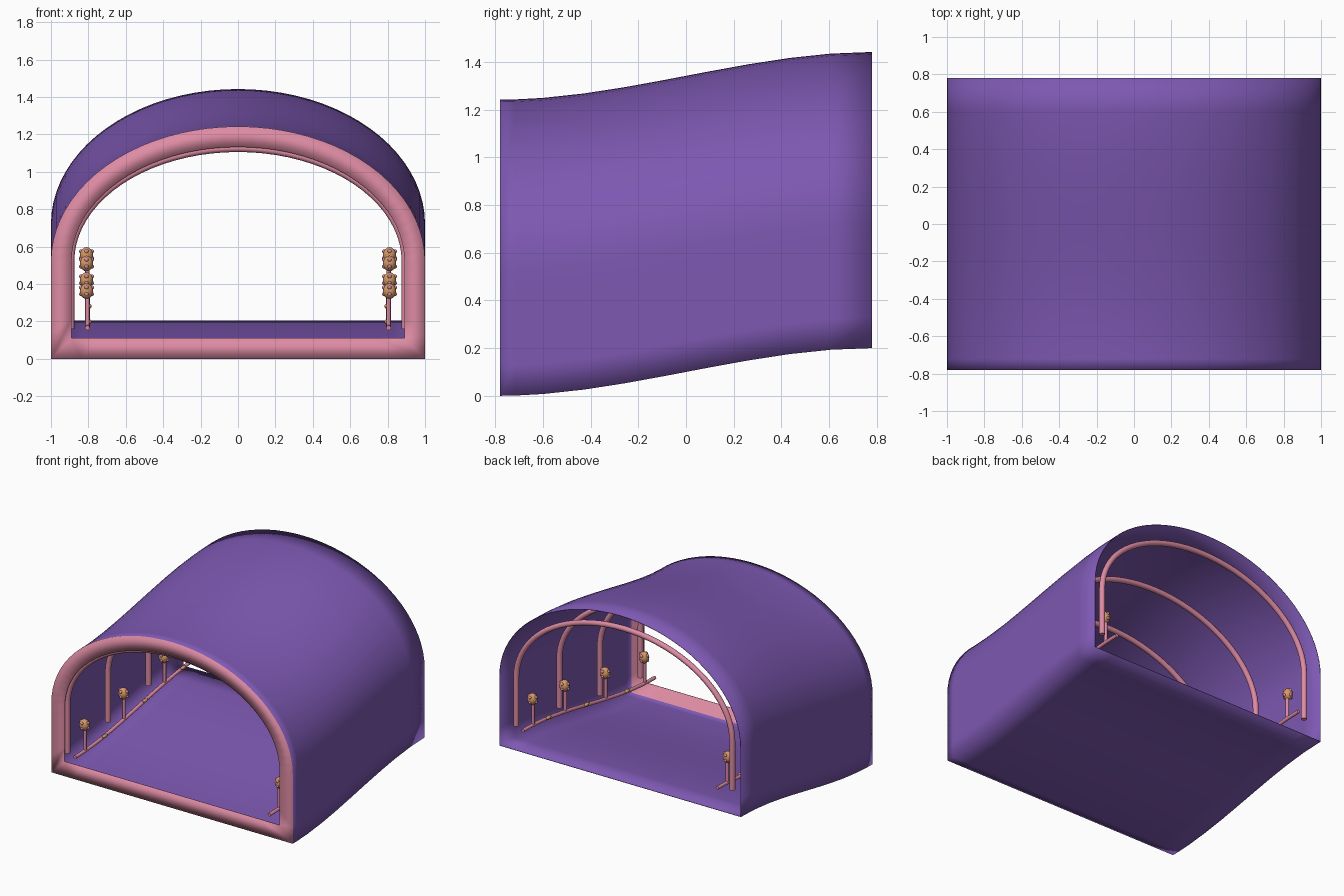
import bpy, bmesh, math
from mathutils import Vector

cube = bpy.data.objects.get("Cube")
if cube:
    bpy.data.objects.remove(cube, do_unlink=True)

HALF = 0.78      # half the tunnel length
RISE = 0.2       # how far the back end is lifted
RAIL_X, RAIL_Z = 0.805, 0.165


def material(name, colour):
    m = bpy.data.materials.new(name)
    m.use_nodes = True
    m.diffuse_color = (*colour, 1)
    m.node_tree.nodes["Principled BSDF"].inputs["Base Color"].default_value = (*colour, 1)
    return m


purple = material("purple", (0.205, 0.098, 0.445))
pink = material("pink", (0.73, 0.26, 0.37))
orange = material("orange", (0.66, 0.32, 0.13))


def lift(y):
    t = min(max((y + HALF) / (2 * HALF), 0), 1)
    return RISE * t * t * (3 - 2 * t)


def arch(half, low, spring, top, walls=4, steps=40):
    """Open arch from the right foot over the crown to the left foot."""
    side = [(half, low + (spring - low) * i / walls) for i in range(walls)]
    curve = [(half * math.cos(math.pi * i / steps),
              spring + (top - spring) * math.sin(math.pi * i / steps))
             for i in range(steps + 1)]
    return side + curve + [(-x, z) for x, z in reversed(side)]


def closed_arch(half, low, spring, top, floor=12):
    base = [(-half + 2 * half * i / floor, low) for i in range(1, floor)]
    return arch(half, low, spring, top) + base


def finish(name, bm, mats):
    mesh = bpy.data.meshes.new(name)
    bm.to_mesh(mesh)
    bm.free()
    for m in mats:
        mesh.materials.append(m)
    for p in mesh.polygons:
        p.use_smooth = True
    obj = bpy.data.objects.new(name, mesh)
    bpy.context.collection.objects.link(obj)
    return obj


def tube(name, points, radius, mat):
    curve = bpy.data.curves.new(name, "CURVE")
    curve.dimensions = "3D"
    curve.bevel_depth = radius
    curve.bevel_resolution = 3
    curve.use_fill_caps = True
    spline = curve.splines.new("POLY")
    spline.points.add(len(points) - 1)
    for p, co in zip(spline.points, points):
        p.co = (*co, 1)
    spline.use_smooth = True
    curve.materials.append(mat)
    obj = bpy.data.objects.new(name, curve)
    bpy.context.collection.objects.link(obj)
    return obj


def ball(bm, centre, size, mat_index=0):
    new = bmesh.ops.create_uvsphere(bm, u_segments=14, v_segments=8, radius=1)["verts"]
    for v in new:
        v.co = Vector(centre) + Vector(a * b for a, b in zip(v.co, size))
        for f in v.link_faces:
            f.material_index = mat_index


# Tunnel shell with the flat pink frame around its front opening
bm = bmesh.new()
rows = [-HALF, -0.72] + [-0.6 + 1.38 * i / 8 for i in range(9)]
outer = closed_arch(1, 0, 0.52, 1.242)
inner = closed_arch(0.89, 0.11, 0.52, 1.132)
rings = [[bm.verts.new((x, -HALF, z)) for x, z in inner]]
for y in rows:
    rings.append([bm.verts.new((x, y, z + lift(y))) for x, z in outer])
for k, (a, b) in enumerate(zip(rings, rings[1:])):
    for i in range(len(a)):
        j = (i + 1) % len(a)
        face = bm.faces.new((a[i], a[j], b[j], b[i]))
        face.material_index = 1 if k == 0 else 0
bmesh.ops.recalc_face_normals(bm, faces=bm.faces)
shell = finish("tunnel_shell", bm, [purple, pink])
solid = shell.modifiers.new("thickness", "SOLIDIFY")
solid.thickness = 0.004
solid.offset = -1

# Support arches
for n, y in enumerate((-0.74, -0.26, 0.22, 0.73)):
    path = [(x, y, z + lift(y)) for x, z in arch(0.895, 0.16, 0.52, 1.125)]
    tube(f"support_arch_{n + 1}", path, 0.02, pink)

for side, sx in (("left", 1), ("right", -1)):
    x = sx * RAIL_X
    # Rail along the wall
    ys = [-HALF + 2 * HALF * i / 24 for i in range(25)]
    tube(f"rail_{side}", [(x, y, RAIL_Z + lift(y)) for y in ys], 0.013, pink)

    # Small knots on the rail
    bm = bmesh.new()
    for y in (-0.44, 0.04, 0.49):
        ball(bm, (x - sx * 0.01, y, RAIL_Z + 0.008 + lift(y)), (0.013, 0.028, 0.013))
    finish(f"rail_knots_{side}", bm, [orange])

    # Lanterns on posts
    for n, y in enumerate((-0.66, -0.2, 0.28, 0.66)):
        base = lift(y)
        tube(f"lantern_post_{side}_{n + 1}",
             [(x, y, RAIL_Z + base), (x, y, 0.33 + base)], 0.012, pink)
        bm = bmesh.new()
        centre = Vector((sx * 0.81, y, 0.358 + base))
        ball(bm, centre, (0.036, 0.036, 0.042))
        for k in range(4):
            a = k * math.pi / 2
            for dz in (-0.016, 0.02):
                spot = centre + Vector((0.029 * math.cos(a), 0.029 * math.sin(a), dz))
                ball(bm, spot, (0.011, 0.011, 0.011), 1)
        finish(f"lantern_{side}_{n + 1}", bm, [orange, pink])
